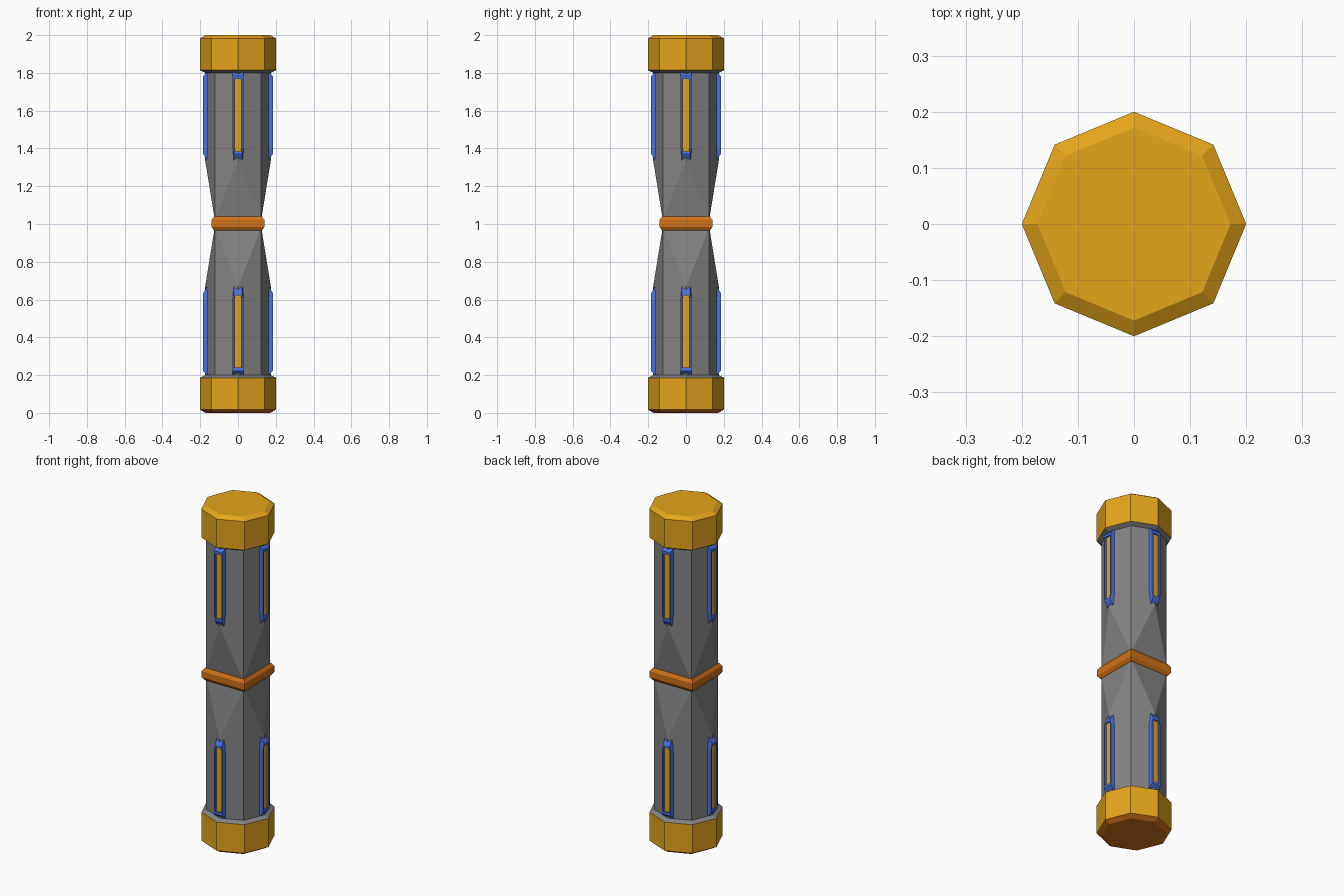
import bpy, bmesh
from math import cos, sin, pi, sqrt

cube = bpy.data.objects.get("Cube")
if cube:
    bpy.data.objects.remove(cube, do_unlink=True)


def material(name, r, g, b):
    colour = tuple((c / 255) ** 2.2 for c in (r, g, b)) + (1,)
    m = bpy.data.materials.new(name)
    m.use_nodes = True
    m.diffuse_color = colour
    m.node_tree.nodes["Principled BSDF"].inputs["Base Color"].default_value = colour
    return m


GOLD = material("gold", 228, 163, 32)
GREY = material("grey metal", 130, 130, 130)
BLUE = material("blue", 78, 114, 232)
ORANGE = material("orange", 207, 113, 29)
MID = 1.003  # height of the waist


def loft(name, rings, mats, bands, split=False):
    """Skin equal rings. bands: material index of start cap, each band, end cap."""
    bm = bmesh.new()
    rows = [[bm.verts.new(p) for p in ring] for ring in rings]
    n = len(rows[0])

    def face(verts, index):
        bm.faces.new(verts).material_index = index

    face(rows[0], bands[0])
    for lo, hi, index in zip(rows, rows[1:], bands[1:]):
        for i in range(n):
            j = (i + 1) % n
            a, b, c, d = lo[i], lo[j], hi[j], hi[i]
            if not split:
                face((a, b, c, d), index)
            elif i % 2 == 0:
                face((a, b, c), index)
                face((a, c, d), index)
            else:
                face((a, b, d), index)
                face((b, c, d), index)
    face(rows[-1], bands[-1])
    bmesh.ops.recalc_face_normals(bm, faces=bm.faces)
    mesh = bpy.data.meshes.new(name)
    bm.to_mesh(mesh)
    bm.free()
    for m in mats:
        mesh.materials.append(m)
    obj = bpy.data.objects.new(name, mesh)
    bpy.context.collection.objects.link(obj)
    return obj


def octagon(r, z, axis_r=None):
    """Corners on the axes and diagonals; axis_r pulls the axis corners in."""
    radii = (axis_r or r, r)
    return [(radii[i % 2] * cos(i * pi / 4), radii[i % 2] * sin(i * pi / 4), z)
            for i in range(8)]


def square(half, z):
    return [(half, half, z), (-half, half, z), (-half, -half, z), (half, -half, z)]


def panel_ring(r, top, shoulder, tip, width, tip_width, angle, s):
    """Outline with a tapered tip towards the waist, standing at radius r."""
    outline = [(-width, top), (-width, shoulder), (-tip_width, tip),
               (tip_width, tip), (width, shoulder), (width, top)]
    c, k = cos(angle), sin(angle)
    return [(r * c - u * k, r * k + u * c, MID + s * h) for u, h in outline]


R = 0.174
for s, side in ((1, "upper"), (-1, "lower")):
    # Column half: octagon tapering to a square waist
    loft(side + "_column",
         [octagon(R, MID + s * 0.812), octagon(R, MID + s * 0.335),
          octagon(R, MID + s * 0.02, R / sqrt(2))],
         [GREY], [0] * 4, split=True)

    # Bevelled end cap with grey collar; the underside is orange
    end = GOLD if s > 0 else ORANGE
    profile = [(0.172, 0), (0.2, 0.017), (0.2, 0.186), (R, 0.2)]
    loft(side + "_cap",
         [octagon(r, 1 + s * (1 - h)) for r, h in profile],
         [end, GOLD, GREY], [0, 0, 1, 2, 2])

    # Raised blue frames with recessed gold inlays
    for q, place in enumerate(("left", "back", "right", "front")):
        a = q * pi / 2
        loft(f"{side}_{place}_panel",
             [panel_ring(0.15, 0.815, 0.408, 0.312, 0.031, 0.024, a, s),
              panel_ring(0.185, 0.78, 0.404, 0.369, 0.029, 0.021, a, s),
              panel_ring(0.185, 0.764, 0.398, 0.382, 0.02, 0.016, a, s),
              panel_ring(0.177, 0.764, 0.398, 0.382, 0.018, 0.015, a, s)],
             [BLUE, GOLD], [0, 0, 0, 0, 1])

# Square waist band
band = [(0.117, -0.037), (0.127, -0.037), (0.14, -0.018),
        (0.14, 0.018), (0.127, 0.037), (0.117, 0.037)]
loft("waist_band", [square(h, MID + d) for h, d in band], [ORANGE], [0] * 7)
